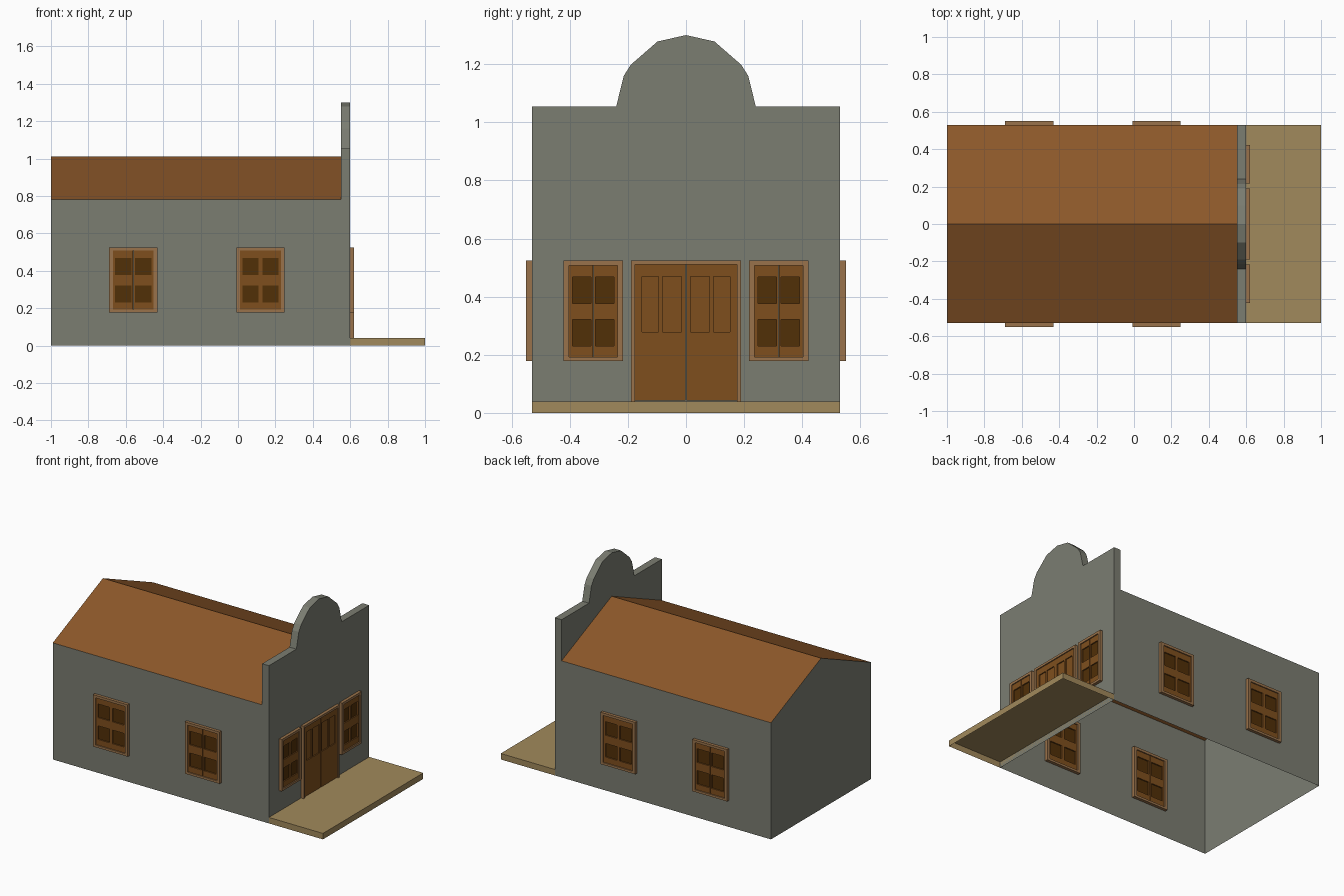
import bpy, bmesh, math
from mathutils import Matrix

if "Cube" in bpy.data.objects:
    bpy.data.objects.remove(bpy.data.objects["Cube"])


def lin(c):
    return tuple((v / 255) ** 2.2 for v in c) + (1,)


def mat(name, c):
    m = bpy.data.materials.new(name)
    m.diffuse_color = lin(c)
    m.use_nodes = True
    m.node_tree.nodes["Principled BSDF"].inputs["Base Color"].default_value = m.diffuse_color
    return m


WALL = mat("plaster", (122, 124, 113))
ROOF = mat("roof_brown", (138, 88, 45))
DECK = mat("deck_tan", (160, 136, 92))
WOOD = mat("door_wood", (126, 80, 35))
TRIM = mat("frame_wood", (152, 114, 76))
DARK = mat("pane_dark", (82, 51, 16))


def make(name, bm, material, matrix=Matrix()):
    me = bpy.data.meshes.new(name)
    bmesh.ops.transform(bm, matrix=matrix, verts=bm.verts)
    bmesh.ops.recalc_face_normals(bm, faces=bm.faces)
    bm.to_mesh(me)
    bm.free()
    me.materials.append(material)
    ob = bpy.data.objects.new(name, me)
    bpy.context.collection.objects.link(ob)
    return ob


def face(bm, x, pts):
    return bm.faces.new([bm.verts.new((x, y, z)) for y, z in pts])


def strip(bm, pts, x0, x1):
    # open profile in y,z swept along x
    a = [bm.verts.new((x0, y, z)) for y, z in pts]
    b = [bm.verts.new((x1, y, z)) for y, z in pts]
    for i in range(len(pts) - 1):
        bm.faces.new((a[i], a[i + 1], b[i + 1], b[i]))


def lattice(name, us, zs, holes, d, material, matrix):
    # flat panel with rectangular openings, thickened to +-d
    bm = bmesh.new()
    v = [[bm.verts.new((u, -d, z)) for z in zs] for u in us]
    for i in range(len(us) - 1):
        for j in range(len(zs) - 1):
            if (i, j) not in holes:
                bm.faces.new((v[i][j], v[i + 1][j], v[i + 1][j + 1], v[i][j + 1]))
    ext = bmesh.ops.extrude_face_region(bm, geom=bm.faces[:], use_keep_orig=True)
    bmesh.ops.translate(bm, vec=(0, 2 * d, 0),
                        verts=[g for g in ext["geom"] if isinstance(g, bmesh.types.BMVert)])
    make(name, bm, material, matrix)


def place(x, y, deg):
    return Matrix.Translation((x, y, 0)) @ Matrix.Rotation(math.radians(deg), 4, 'Z')


# walls: open-bottomed shell with gable and curved false front
H, EAVE, RIDGE, TOP = 0.53, 0.78, 1.01, 1.055
half = [(0.24, TOP), (0.214, 1.16), (0.19, 1.198), (0.098, 1.278)]
crest = ([(-H, TOP)] + [(-y, z) for y, z in half] + [(0, 1.3)]
         + half[::-1] + [(H, TOP)])
bm = bmesh.new()
face(bm, -1, [(-H, 0), (-H, EAVE), (0, RIDGE), (H, EAVE), (H, 0)])
face(bm, 0.6, [(-H, 0)] + crest + [(H, 0)])
face(bm, 0.55, [(-H, EAVE)] + crest + [(H, EAVE), (0, RIDGE)])
strip(bm, [(-H, EAVE)] + crest + [(H, EAVE)], 0.55, 0.6)
for s in (-1, 1):
    bm.faces.new([bm.verts.new((x, s * H, z)) for x, z in
                  ((-1, 0), (0.6, 0), (0.6, EAVE), (0.55, EAVE), (-1, EAVE))])
bmesh.ops.remove_doubles(bm, verts=bm.verts, dist=1e-4)
make("walls", bm, WALL)

# roof
bm = bmesh.new()
strip(bm, [(-H, EAVE), (0, RIDGE), (H, EAVE)], -1, 0.55)
make("roof", bm, ROOF)

# porch deck, open underneath
bm = bmesh.new()
bmesh.ops.create_cube(bm, size=1, matrix=Matrix.Translation((0.8, 0, 0.02))
                      @ Matrix.Diagonal((0.4, 2 * H, 0.04, 1)))
bmesh.ops.delete(bm, geom=[f for f in bm.faces if f.calc_center_median().z < 0.001],
                 context='FACES_ONLY')
make("porch_deck", bm, DECK)


# window: frame, two leaves, dark panes
def window(name, w, rim, m):
    k = w - rim
    lattice(name + "_frame", [-w, -k, k, w], [0.178, 0.193, 0.508, 0.525],
            {(1, 1)}, 0.02, TRIM, m)
    for side, s in (("left", -1), ("right", 1)):
        us = sorted(s * u for u in (0.001, 0.08 * k + 0.001, k - 0.012, k))
        lattice(f"{name}_{side}_leaf", us, [0.193, 0.231, 0.322, 0.377, 0.468, 0.508],
                {(1, 1), (1, 3)}, 0.013, WOOD, m)
        lattice(f"{name}_{side}_panes", us[1:3], [0.231, 0.468], (), 0.005, DARK, m)


for x, tag in ((-0.56, "rear"), (0.12, "fore")):
    window(f"front_{tag}_window", 0.129, 0.02, place(x, -H, 0))
    window(f"back_{tag}_window", 0.129, 0.02, place(x, H, 180))
for y, tag in ((-0.319, "left"), (0.319, "right")):
    window(f"porch_{tag}_window", 0.103, 0.019, place(0.6, y, 90))

# double door: frame, leaves with recessed panels
m = place(0.6, 0, 90)
lattice("door_frame", [-0.19, -0.175, 0.175, 0.19], [0.04, 0.51, 0.525],
        {(1, 0)}, 0.02, TRIM, m)
for side, s in (("left", -1), ("right", 1)):
    us = sorted(s * u for u in (0.001, 0.015, 0.081, 0.094, 0.152, 0.175))
    lattice(f"door_{side}_leaf", us, [0.043, 0.278, 0.469, 0.51],
            {(1, 1), (3, 1)}, 0.013, WOOD, m)
    lattice(f"door_{side}_panels", us[1:5:3], [0.278, 0.469], (), 0.006, WOOD, m)
